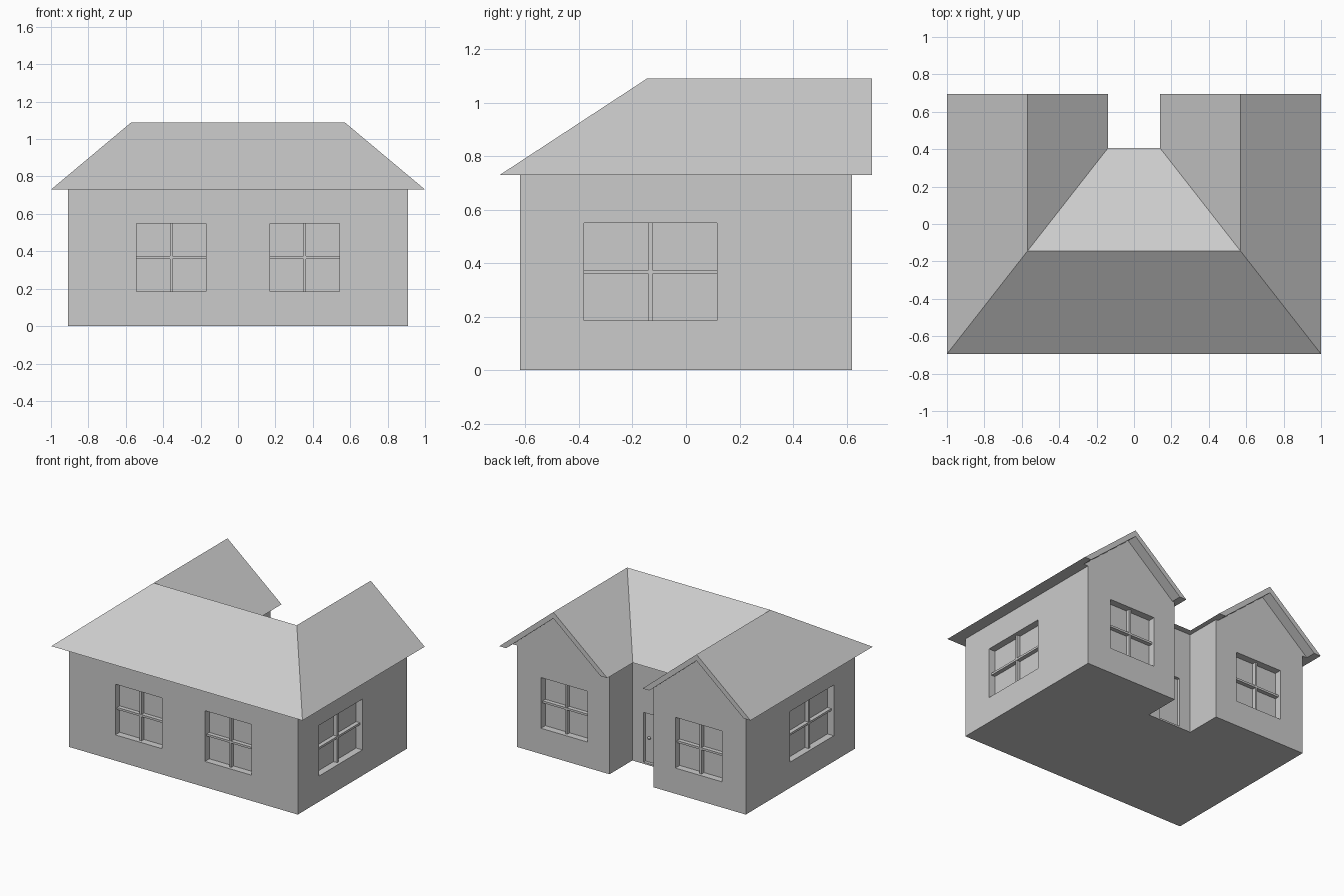
import bpy, bmesh
from math import pi
from mathutils import Matrix, Vector

if "Cube" in bpy.data.objects:
    bpy.data.objects.remove(bpy.data.objects["Cube"])

grey = bpy.data.materials.new("plain_grey")
grey.use_nodes = True
grey.diffuse_color = (0.6, 0.6, 0.6, 1)
grey.node_tree.nodes["Principled BSDF"].inputs["Base Color"].default_value = (0.6, 0.6, 0.6, 1)

EAVE, RIDGE = 0.73, 1.09
WALL_X, WALL_Y = 0.91, 0.62
COURT_X, COURT_Y = 0.175, 0.36


def finish(name, bm):
    bmesh.ops.recalc_face_normals(bm, faces=bm.faces[:])
    mesh = bpy.data.meshes.new(name)
    bm.to_mesh(mesh)
    bm.free()
    obj = bpy.data.objects.new(name, mesh)
    bpy.context.collection.objects.link(obj)
    mesh.materials.append(grey)
    return obj


def apply_modifiers(obj):
    bpy.context.view_layer.objects.active = obj
    for mod in list(obj.modifiers):
        bpy.ops.object.modifier_apply(modifier=mod.name)


def add_box(bm, place, low, high):
    """Box between two corners, in the local frame of a wall opening."""
    low, high = Vector(low), Vector(high)
    size = Matrix.Diagonal((high - low).to_4d())
    size[3][3] = 1
    bmesh.ops.create_cube(bm, size=1, matrix=place @ Matrix.Translation((low + high) / 2) @ size)


# Openings: the local -y axis points out of the wall
def frame_at(x, y, turn):
    return Matrix.Translation((x, y, 0)) @ Matrix.Rotation(turn, 4, "Z")


SILL, HEAD, BAR = 0.185, 0.55, 0.0075
windows = []
for side in (-1, 1):
    windows.append(("front_window_bars", frame_at(side * 0.357, -WALL_Y, 0), 0.186))
    windows.append(("back_window_bars", frame_at(side * 0.535, WALL_Y, pi), 0.186))
    windows.append(("side_window_bars", frame_at(side * WALL_X, -0.133, side * pi / 2), 0.248))
door_place = frame_at(0, COURT_Y, pi)

# Walls: U-shaped block with recessed windows and door
bm = bmesh.new()
outline = [(-WALL_X, -WALL_Y), (WALL_X, -WALL_Y), (WALL_X, WALL_Y), (COURT_X, WALL_Y),
           (COURT_X, COURT_Y), (-COURT_X, COURT_Y), (-COURT_X, WALL_Y), (-WALL_X, WALL_Y)]
base = bm.faces.new([bm.verts.new((x, y, 0)) for x, y in outline])
top = bmesh.ops.extrude_face_region(bm, geom=[base])["geom"]
bmesh.ops.translate(bm, vec=(0, 0, EAVE), verts=[v for v in top if isinstance(v, bmesh.types.BMVert)])
walls = finish("walls", bm)

bm = bmesh.new()
for name, place, half in windows:
    add_box(bm, place, (-half, -0.05, SILL), (half, 0.05, HEAD))
add_box(bm, door_place, (-0.085, -0.05, 0.012), (0.085, 0.022, 0.37))
cutter = finish("opening_cutter", bm)
cutter.hide_render = True
cut = walls.modifiers.new("openings", "BOOLEAN")
cut.operation = "DIFFERENCE"
cut.solver = "EXACT"
cut.object = cutter
apply_modifiers(walls)
bpy.data.objects.remove(cutter)

# Window glazing bars
middle = (SILL + HEAD) / 2
for name, place, half in windows:
    bm = bmesh.new()
    add_box(bm, place, (-BAR, 0.022, SILL), (BAR, 0.052, HEAD))
    add_box(bm, place, (-half, 0.02, middle - BAR), (half, 0.052, middle + BAR))
    finish(name, bm)

# Door knob
bm = bmesh.new()
bmesh.ops.create_uvsphere(bm, u_segments=12, v_segments=8, radius=0.011,
                          matrix=door_place @ Matrix.Translation((-0.05, 0.012, 0.19)))
finish("door_knob", bm)

# Roof: hipped front with two gabled wings, one half mirrored
bm = bmesh.new()
END, FRONT, RIDGE_Y, VALLEY_Y = 0.695, -0.695, -0.145, 0.405
PEAK, INNER, RIM, THICK = 0.57, 0.14, 0.054, 0.045
points = {
    "corner": (1, FRONT, EAVE), "hip": (PEAK, RIDGE_Y, RIDGE), "valley": (INNER, VALLEY_Y, EAVE),
    "mid_front": (0, FRONT, EAVE), "mid_ridge": (0, RIDGE_Y, RIDGE), "mid_back": (0, VALLEY_Y, EAVE),
    "out": (1, END, EAVE), "tip": (PEAK, END, RIDGE), "in": (INNER, END, EAVE),
}
for suffix, y in (("_rim", END), ("_gable", WALL_Y)):
    points["out" + suffix] = (1 - RIM, y, EAVE)
    points["tip" + suffix] = (PEAK, y, RIDGE - THICK)
    points["in" + suffix] = (INNER + RIM, y, EAVE)
verts = {key: bm.verts.new(co) for key, co in points.items()}
for keys in (
    "corner out tip hip", "hip tip in valley",
    "corner hip mid_ridge mid_front", "hip valley mid_back mid_ridge",
    "out tip tip_rim out_rim", "tip in in_rim tip_rim",
    "out_rim tip_rim tip_gable out_gable", "tip_rim in_rim in_gable tip_gable",
    "out_gable tip_gable in_gable",
    "mid_front mid_back valley in in_rim in_gable out_gable out_rim out corner",
):
    bm.faces.new([verts[key] for key in keys.split()])
roof = finish("roof", bm)
mirror = roof.modifiers.new("other_half", "MIRROR")
mirror.use_axis[0] = True
apply_modifiers(roof)
bm = bmesh.new()
bm.from_mesh(roof.data)
bmesh.ops.recalc_face_normals(bm, faces=bm.faces[:])
bm.to_mesh(roof.data)
bm.free()
